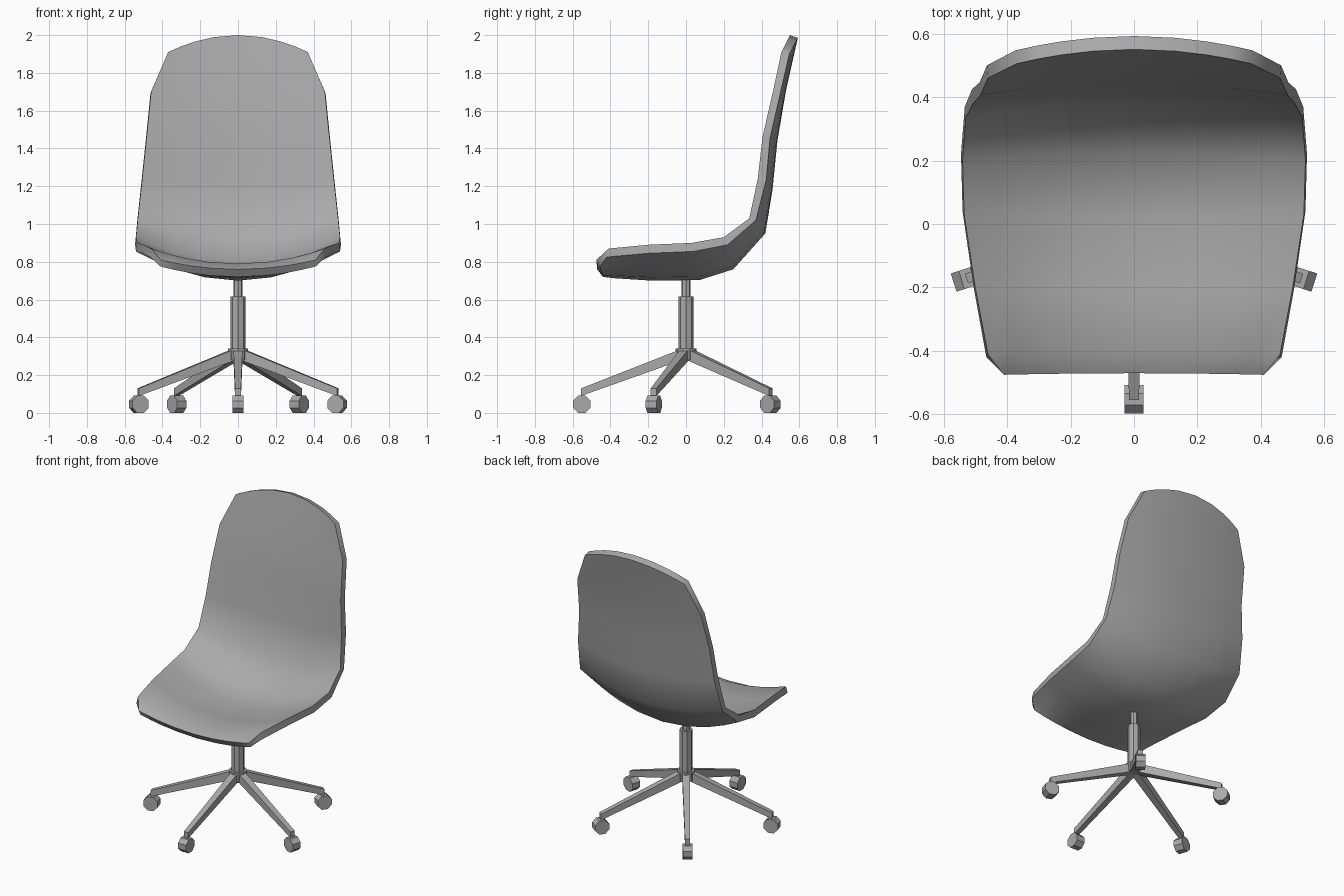
import bpy, bmesh, math
from mathutils import Vector, Matrix

if "Cube" in bpy.data.objects:
    bpy.data.objects.remove(bpy.data.objects["Cube"])

grey = bpy.data.materials.new("mid grey")
grey.diffuse_color = (0.4, 0.4, 0.4, 1)
grey.use_nodes = True
grey.node_tree.nodes["Principled BSDF"].inputs["Base Color"].default_value = grey.diffuse_color


def finish(name, bm, smooth=None):
    bmesh.ops.recalc_face_normals(bm, faces=bm.faces)
    me = bpy.data.meshes.new(name)
    bm.to_mesh(me)
    bm.free()
    me.materials.append(grey)
    ob = bpy.data.objects.new(name, me)
    bpy.context.collection.objects.link(ob)
    if smooth:
        bpy.ops.object.select_all(action='DESELECT')
        ob.select_set(True)
        bpy.context.view_layer.objects.active = ob
        bpy.ops.object.shade_smooth_by_angle(angle=math.radians(smooth))
    return ob


# Shell: rows from the front lip to the top of the back
# inner edge (x, y, z), inner centre (y, z), outer centre (y, z)
rows = [
    (.41, -.475, .81, -.47, .76, -.44, .72),
    (.46, -.41, .87, -.40, .79, -.38, .713),
    (.50, -.20, .89, -.20, .775, -.18, .70),
    (.535, .03, .90, .02, .76, .07, .703),
    (.54, .20, .93, .22, .80, .25, .76),
    (.53, .335, 1.03, .37, .97, .42, .95),
    (.507, .38, 1.24, .415, 1.20, .458, 1.18),
    (.484, .405, 1.46, .443, 1.45, .484, 1.44),
    (.46, .46, 1.70, .487, 1.72, .53, 1.71),
    (.37, .505, 1.91, .55, 2.0, .592, 1.985),
]
# step from inner edge to outer edge, per row
rim = [(0, .02, -.035), (.005, -.01, -.045), (.005, 0, -.045), (.005, .01, -.045),
       (.005, .02, -.04), (.003, .035, -.01), (.003, .045, -.005),
       (.003, .04, -.005), (.003, .04, -.005), (.003, .042, -.01)]
cols = [-1, -.82, -.62, -.35, 0, .35, .62, .82, 1]

bm = bmesh.new()
inner, outer = [], []
for (ex, ey, ez, iy, iz, oy, oz), (dx, dy, dz) in zip(rows, rim):
    def section(x, y, z, cy, cz):
        return [bm.verts.new((x * v, cy + (y - cy) * v * v, cz + (z - cz) * v * v))
                for v in cols]
    inner.append(section(ex, ey, ez, iy, iz))
    outer.append(section(ex + dx, ey + dy, ez + dz, oy, oz))
n, m = len(rows), len(cols)
for g in (inner, outer):
    for i in range(n - 1):
        for j in range(m - 1):
            bm.faces.new((g[i][j], g[i][j + 1], g[i + 1][j + 1], g[i + 1][j]))
for i in range(n - 1):
    for j in (0, m - 1):
        bm.faces.new((inner[i][j], inner[i + 1][j], outer[i + 1][j], outer[i][j]))
for j in range(m - 1):
    for i in (0, n - 1):
        bm.faces.new((inner[i][j], inner[i][j + 1], outer[i][j + 1], outer[i][j]))
finish("seat_shell", bm, 48)


# Central column
def cylinder(name, r, z0, z1, sides):
    bm = bmesh.new()
    bmesh.ops.create_cone(bm, cap_ends=True, segments=sides, radius1=r, radius2=r,
                          depth=z1 - z0, matrix=Matrix.Translation((0, 0, (z0 + z1) / 2)))
    return finish(name, bm)


cylinder("gas_lift_rod", .025, .60, .73, 8)
cylinder("column_sleeve", .04, .30, .615, 8)
cylinder("base_hub", .055, .28, .34, 10)

# Five legs with casters
for k in range(5):
    turn = Matrix.Rotation(math.radians(-90 + 72 * k), 4, 'Z')
    # tapered leg
    bm = bmesh.new()
    ends = []
    for r, w, lo, hi in ((.02, .024, .28, .34), (.555, .016, .09, .13)):
        ends.append([bm.verts.new(turn @ Vector((r, y, z)))
                     for y, z in ((-w, lo), (w, lo), (w, hi), (-w, hi))])
    a, b = ends
    bm.faces.new(a)
    bm.faces.new(b)
    for i in range(4):
        j = (i + 1) % 4
        bm.faces.new((a[i], a[j], b[j], b[i]))
    finish(f"base_leg_{k + 1}", bm)
    # caster wheel
    bm = bmesh.new()
    bmesh.ops.create_cone(
        bm, cap_ends=True, segments=8, radius1=.049, radius2=.049, depth=.06,
        matrix=turn @ Matrix.Translation((.552, 0, .0455)) @ Matrix.Rotation(math.pi / 2, 4, 'X')
        @ Matrix.Rotation(math.pi / 8, 4, 'Z'))
    finish(f"caster_{k + 1}", bm)
